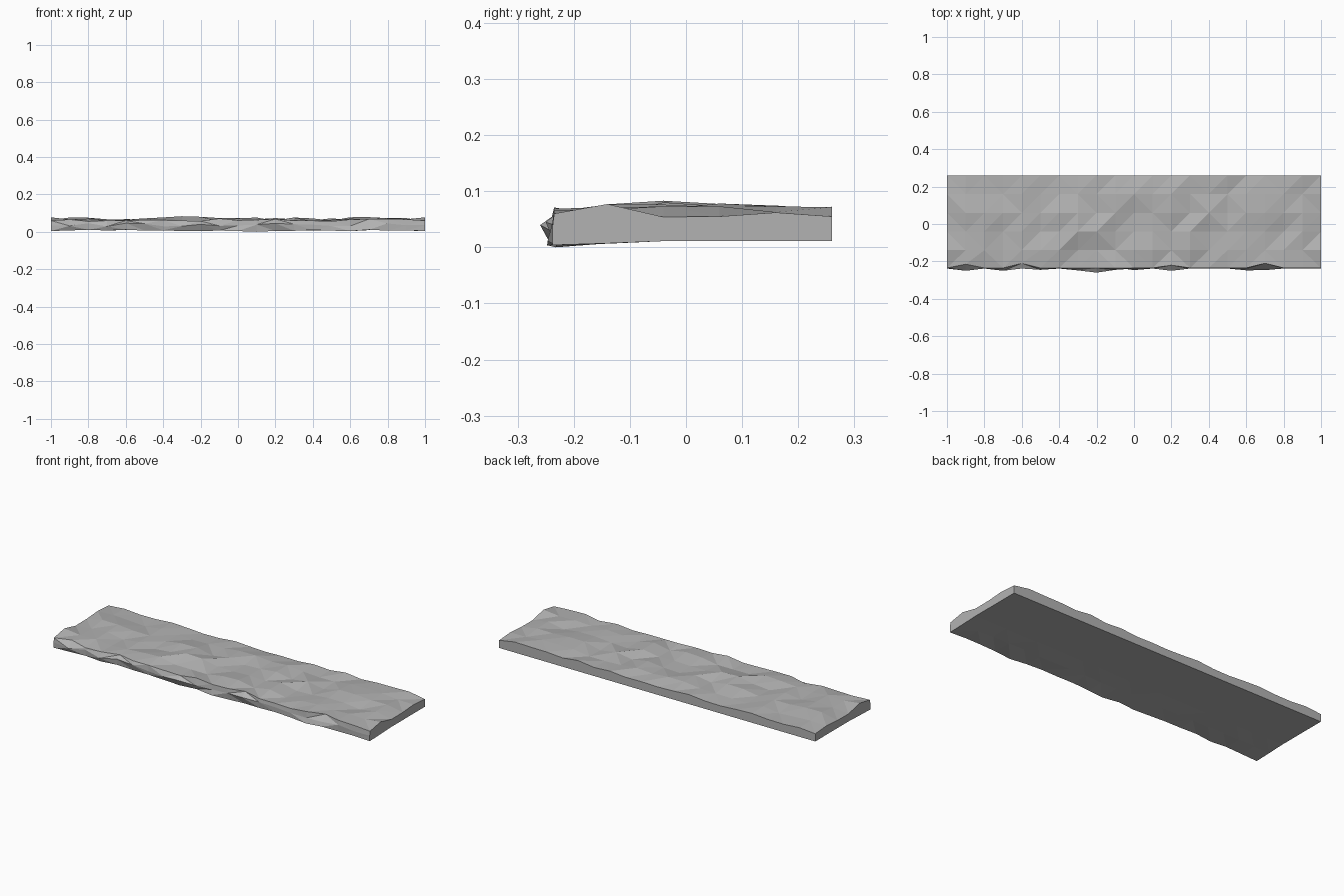
import bpy, bmesh, random

cube = bpy.data.objects.get("Cube")
if cube:
    bpy.data.objects.remove(cube, do_unlink=True)

random.seed(11)
STATIONS = 21
STEP = 0.1
BASE = 0.011                                    # height of the flat underside
ROWS = [0.26, 0.16, 0.06, -0.04, -0.14]         # top rows, back to front
END_Z = [0.055, 0.062, 0.055, 0.054, 0.077]     # matching heights at both ends
ROW_MAX = [0.074, 0.075, 0.078, 0.076, 0.077]
PEAKS = {(7, 3): 0.083, (8, 3): 0.08, (17, 2): 0.078, (13, 3): 0.076, (2, 2): 0.075}
HOLLOWS = {(8, 4), (9, 4), (14, 4), (18, 3)}
NOTCHES = {1: -0.215, 4: -0.21, 12: -0.22, 17: -0.21}   # chipped top edge
BULGES = {1: -0.25, 3: -0.25, 5: -0.245, 7: -0.248, 8: -0.26, 9: -0.245, 12: -0.25}


def top_height(i, r):
    if i in (0, STATIONS - 1):
        return END_Z[r]
    if (i, r) in HOLLOWS:
        return 0.056
    return PEAKS.get((i, r), random.uniform(0.054, ROW_MAX[r]))


def section(i):
    """Cross-section of the slab: over the top, down the rough front, back underneath."""
    x = -1 + i * STEP
    end = i in (0, STATIONS - 1)
    ring = [(x, y, top_height(i, r)) for r, y in enumerate(ROWS)]
    lip_z = 0.06 if end else random.uniform(0.055, 0.073)
    ring.append((x, NOTCHES.get(i, -0.235), lip_z))
    mid_z = 0.035 if end else random.uniform(0.028, 0.046)
    ring.append((x, BULGES.get(i, -0.238), mid_z))
    foot_z = 0.004 if end else 0.0 if i == 11 else random.uniform(0.003, BASE)
    ring.append((x, -0.238 if end else random.uniform(-0.248, -0.23), foot_z))
    ring.append((x, -0.14, 0.007 if end else random.uniform(0.006, BASE)))
    ring += [(x, -0.04, BASE), (x, 0.26, BASE)]
    return ring


# Rough slab with one uneven front edge
bm = bmesh.new()
rings = [[bm.verts.new(p) for p in section(i)] for i in range(STATIONS)]
count = len(rings[0])
for a, b in zip(rings, rings[1:]):
    for k in range(count):
        n = (k + 1) % count
        quad = [a[k], a[n], b[n], b[k]]
        if k >= count - 2:                      # flat underside and back
            bm.faces.new(quad)
        else:                                   # facets with mixed diagonals
            s = 1 if random.random() < 0.6 else 0
            q = quad[s:] + quad[:s]
            bm.faces.new((q[0], q[1], q[2]))
            bm.faces.new((q[0], q[2], q[3]))
bm.faces.new(rings[0])
bm.faces.new(rings[-1])
bmesh.ops.recalc_face_normals(bm, faces=bm.faces)

mesh = bpy.data.meshes.new("stone_slab")
bm.to_mesh(mesh)
bm.free()
slab = bpy.data.objects.new("stone_slab", mesh)
bpy.context.collection.objects.link(slab)

# Plain grey stone
grey = (0.45, 0.45, 0.45, 1)
stone = bpy.data.materials.new("grey_stone")
stone.use_nodes = True
stone.diffuse_color = grey
bsdf = next(n for n in stone.node_tree.nodes if n.type == 'BSDF_PRINCIPLED')
bsdf.inputs["Base Color"].default_value = grey
bsdf.inputs["Roughness"].default_value = 0.9
mesh.materials.append(stone)
